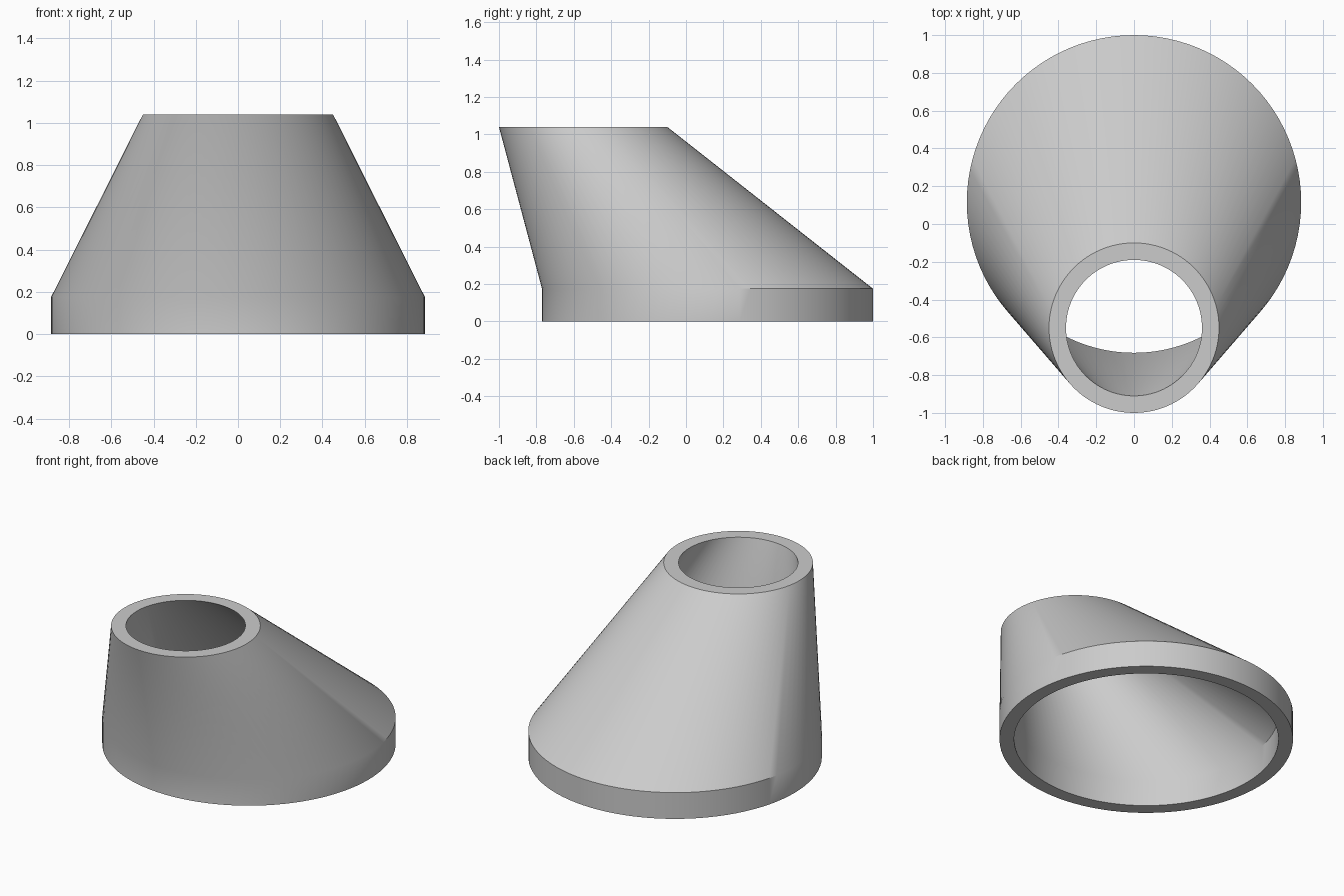
import bpy
import bmesh
from math import cos, sin, pi, radians

if "Cube" in bpy.data.objects:
    bpy.data.objects.remove(bpy.data.objects["Cube"], do_unlink=True)

SEGMENTS = 96
BASE_Y, TOP_Y = 0.115, -0.55
COLLAR_Z, TOP_Z = 0.175, 1.04

grey = bpy.data.materials.new("plain grey")
grey.use_nodes = True
colour = (0.6, 0.6, 0.6, 1)
grey.diffuse_color = colour
grey.node_tree.nodes["Principled BSDF"].inputs["Base Color"].default_value = colour


def add_ring(bm, radius, y, z):
    angles = [2 * pi * i / SEGMENTS for i in range(SEGMENTS)]
    return [bm.verts.new((radius * cos(a), y + radius * sin(a), z)) for a in angles]


# Closed loop of rings: up the outer wall, over the rim, down the bore
sections = [
    (0.885, BASE_Y, 0),
    (0.885, BASE_Y, COLLAR_Z),
    (0.45, TOP_Y, TOP_Z),
    (0.36, TOP_Y, TOP_Z),
    (0.797, BASE_Y, COLLAR_Z),
    (0.797, BASE_Y, 0),
]
bm = bmesh.new()
rings = [add_ring(bm, *section) for section in sections]
for low, high in zip(rings, rings[1:] + rings[:1]):
    for i in range(SEGMENTS):
        j = (i + 1) % SEGMENTS
        bm.faces.new((low[i], low[j], high[j], high[i]))
bmesh.ops.recalc_face_normals(bm, faces=bm.faces)

mesh = bpy.data.meshes.new("offset_reducer")
bm.to_mesh(mesh)
bm.free()
mesh.materials.append(grey)
reducer = bpy.data.objects.new("offset_reducer", mesh)
bpy.context.collection.objects.link(reducer)

# Smooth walls with crisp rims and a crisp collar edge at the back
bpy.ops.object.select_all(action="DESELECT")
reducer.select_set(True)
bpy.context.view_layer.objects.active = reducer
bpy.ops.object.shade_smooth_by_angle(angle=radians(34))
